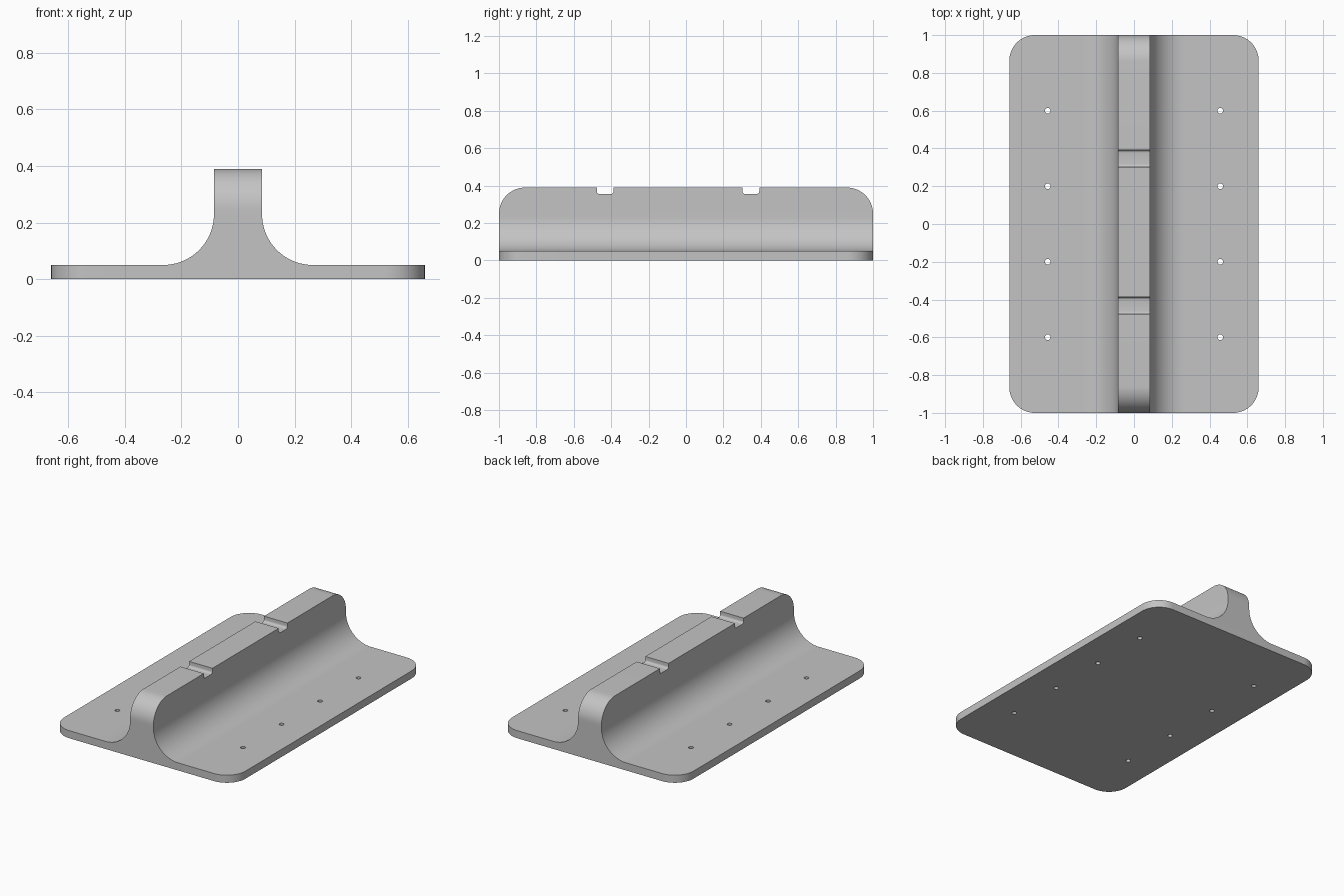
import bpy, bmesh, math

cube = bpy.data.objects.get("Cube")
if cube:
    bpy.data.objects.remove(cube, do_unlink=True)

grey = bpy.data.materials.new("plain grey")
grey.use_nodes = True
colour = (0.55, 0.55, 0.55, 1)
grey.diffuse_color = colour
grey.node_tree.nodes["Principled BSDF"].inputs["Base Color"].default_value = colour

HALF_W, HALF_L = 0.66, 1.0
PLATE, HEIGHT, WEB, FILLET = 0.05, 0.39, 0.085, 0.18


def finish(bm, name):
    bmesh.ops.recalc_face_normals(bm, faces=bm.faces)
    mesh = bpy.data.meshes.new(name)
    bm.to_mesh(mesh)
    bm.free()
    mesh.materials.append(grey)
    obj = bpy.data.objects.new(name, mesh)
    bpy.context.collection.objects.link(obj)
    return obj


def round_edges(bm, test, radius, segments):
    edges = [e for e in bm.edges if test(*[v.co for v in e.verts])]
    bmesh.ops.bevel(bm, geom=edges, offset=radius, segments=segments,
                    affect='EDGES', profile=0.5, clamp_overlap=False)


# Base plate and upright rail in one section, with concave fillets
half = [(HALF_W, 0), (HALF_W, PLATE)]
for i in range(25):
    a = math.radians(270 - 90 * i / 24)
    half.append((WEB + FILLET + FILLET * math.cos(a),
                 PLATE + FILLET + FILLET * math.sin(a)))
half.append((WEB, HEIGHT))
section = half + [(-x, z) for x, z in reversed(half)]

bm = bmesh.new()
cap = bm.faces.new([bm.verts.new((x, -HALF_L, z)) for x, z in section])
ext = bmesh.ops.extrude_face_region(bm, geom=[cap], use_keep_orig=True)
for v in [g for g in ext["geom"] if isinstance(g, bmesh.types.BMVert)]:
    v.co.y = HALF_L
bmesh.ops.recalc_face_normals(bm, faces=bm.faces)

# Rounded plate corners and rounded rail ends
round_edges(bm, lambda a, b: abs(a.x) > HALF_W - 0.001 and abs(a.x - b.x) < 0.001
            and abs(a.y - b.y) < 0.001, 0.135, 16)
round_edges(bm, lambda a, b: min(a.z, b.z) > HEIGHT - 0.001
            and abs(a.y - b.y) < 0.001, 0.14, 16)
body = finish(bm, "rail_base")


def cut(cutter):
    cutter.hide_render = True
    cutter.hide_set(True)
    mod = body.modifiers.new(cutter.name, 'BOOLEAN')
    mod.operation = 'DIFFERENCE'
    mod.solver = 'EXACT'
    mod.object = cutter
    bpy.context.view_layer.objects.active = body
    bpy.ops.object.modifier_apply(modifier=mod.name)
    bpy.data.objects.remove(cutter, do_unlink=True)


# Cross slots with rounded lower corners
for y in (-0.432, 0.347):
    bm = bmesh.new()
    bmesh.ops.create_cube(bm, size=1)
    bmesh.ops.scale(bm, vec=(0.4, 0.09, 0.1), verts=bm.verts)
    bmesh.ops.translate(bm, vec=(0, y, 0.405), verts=bm.verts)
    round_edges(bm, lambda a, b: max(a.z, b.z) < 0.36 and abs(a.y - b.y) < 0.001,
                0.015, 5)
    cut(finish(bm, "slot_cutter"))

# Screw holes through the plate
for x in (-0.457, 0.457):
    for y in (-0.6, -0.2, 0.2, 0.6):
        bm = bmesh.new()
        bmesh.ops.create_cone(bm, cap_ends=True, segments=20, radius1=0.015,
                              radius2=0.015, depth=0.3)
        bmesh.ops.translate(bm, vec=(x, y, 0), verts=bm.verts)
        cut(finish(bm, "hole_cutter"))

bpy.ops.object.select_all(action='DESELECT')
body.select_set(True)
bpy.context.view_layer.objects.active = body
bpy.ops.object.shade_smooth_by_angle(angle=math.radians(30))
